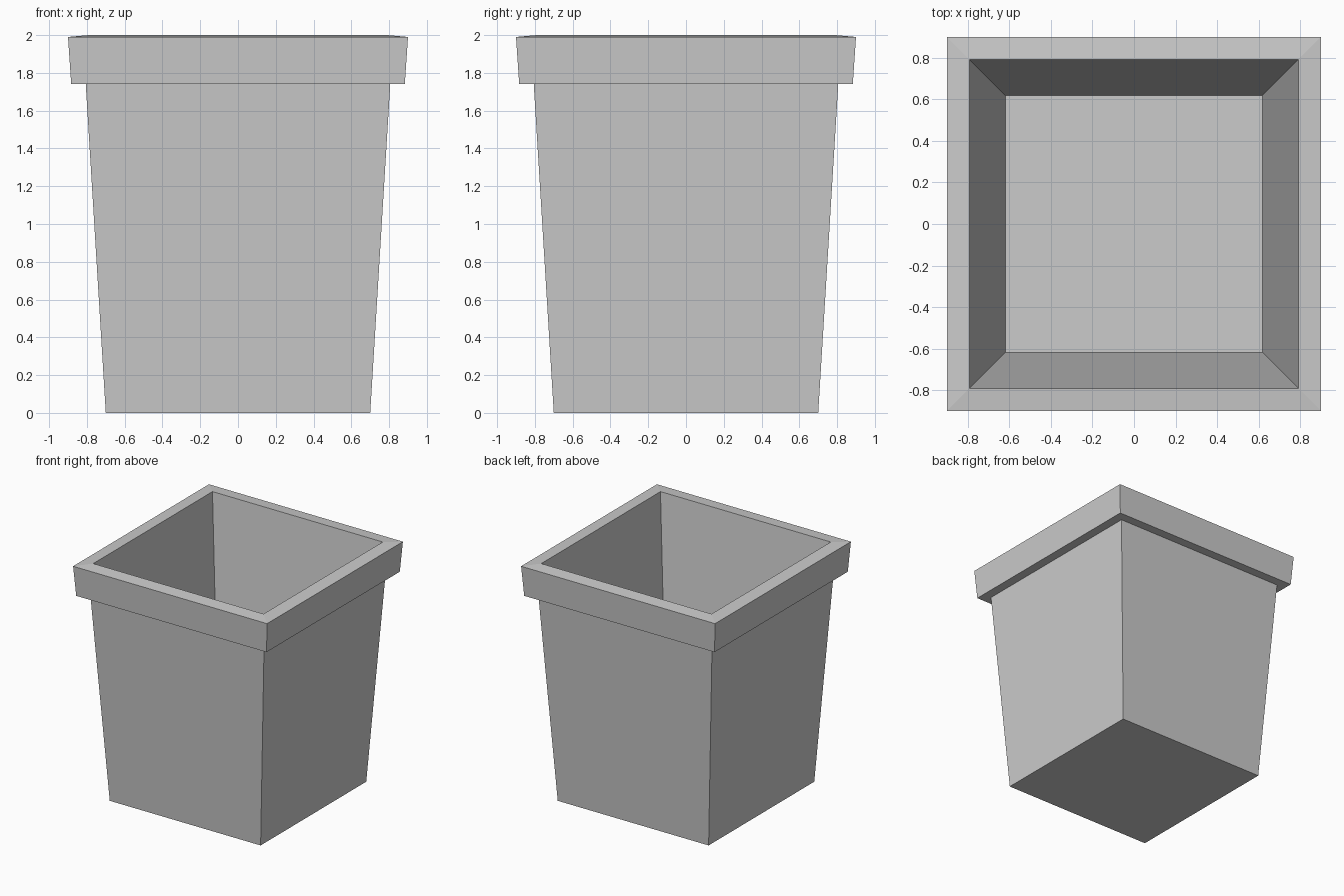
import bpy
import bmesh

cube = bpy.data.objects.get("Cube")
if cube:
    bpy.data.objects.remove(cube, do_unlink=True)

# One flat colour
grey = bpy.data.materials.new("light_grey")
grey.use_nodes = True
colour = (0.6, 0.6, 0.6, 1.0)
grey.diffuse_color = colour
grey.node_tree.nodes["Principled BSDF"].inputs["Base Color"].default_value = colour

CORNERS = [(-1, -1), (1, -1), (1, 1), (-1, 1)]


def square_loft(name, profile):
    """Join square rings of (half width, height), capping the first and last."""
    bm = bmesh.new()
    rings = [[bm.verts.new((x * r, y * r, z)) for x, y in CORNERS] for r, z in profile]
    for low, high in zip(rings, rings[1:]):
        for i in range(4):
            j = (i + 1) % 4
            bm.faces.new((low[i], low[j], high[j], high[i]))
    bm.faces.new(rings[0][::-1])
    bm.faces.new(rings[-1])
    bmesh.ops.recalc_face_normals(bm, faces=bm.faces)
    mesh = bpy.data.meshes.new(name)
    bm.to_mesh(mesh)
    bm.free()
    mesh.materials.append(grey)
    obj = bpy.data.objects.new(name, mesh)
    bpy.context.collection.objects.link(obj)
    return obj


# Tapered pot: base, outer wall, overhanging rim, inner wall, floor
square_loft("square_planter", [
    (0.70, 0.0),
    (0.806, 1.74),
    (0.883, 1.74),
    (0.90, 1.99),
    (0.79, 2.0),
    (0.618, 0.15),
])
